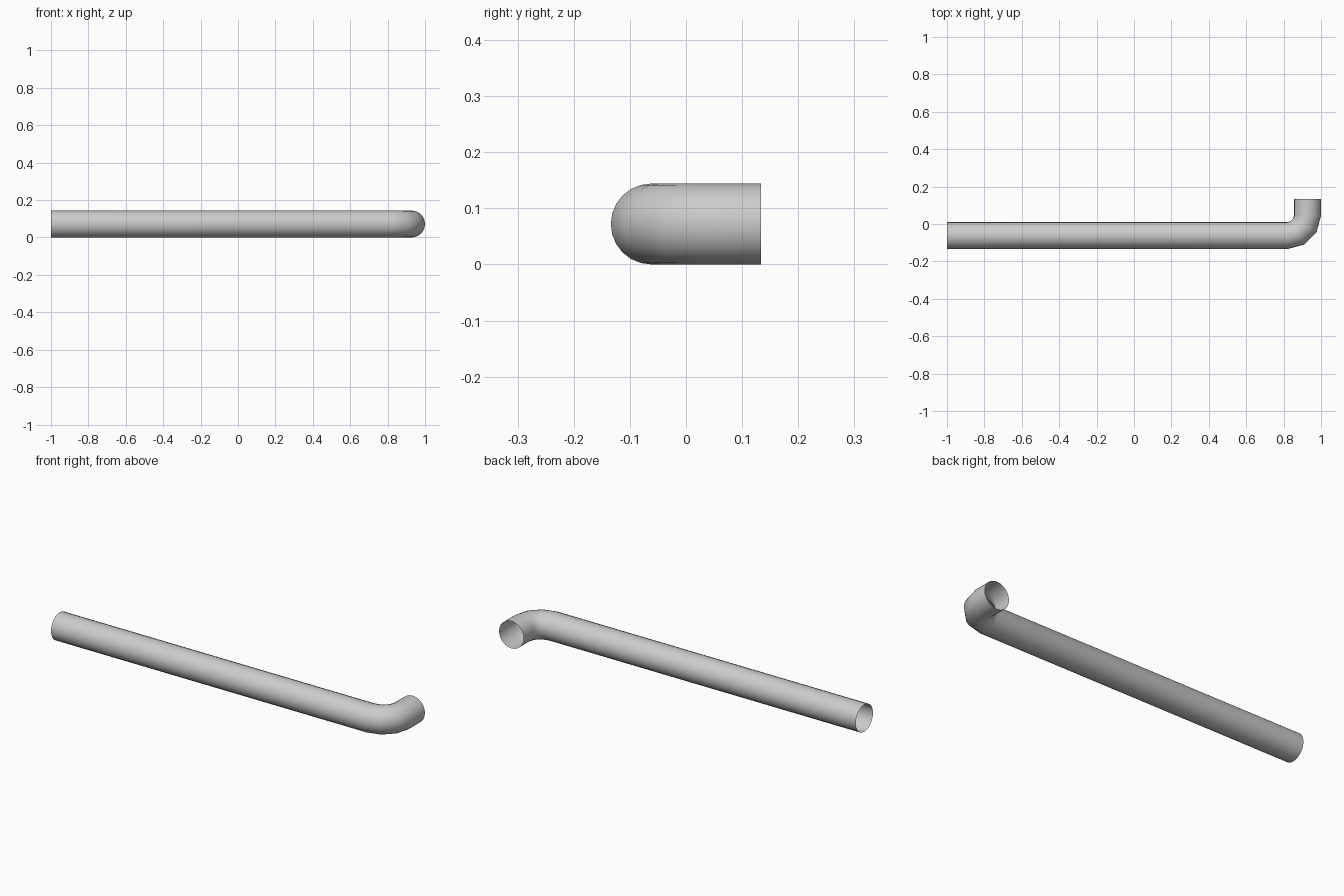
import bpy, bmesh
from math import sin, cos, pi, radians

if "Cube" in bpy.data.objects:
    bpy.data.objects.remove(bpy.data.objects["Cube"])

R = 0.072                # pipe radius
BEND = 0.108             # centreline bend radius
SIDES = 24
CX, CY = 1 - R - BEND, 0.134 - 0.088   # bend centre
BEND_STEPS = 3

# Ring stations: (x, y, heading angle of the pipe)
stations = [(-1.0, CY - BEND, 0.0)]
for i in range(BEND_STEPS + 1):
    a = radians(90) * i / BEND_STEPS
    stations.append((CX + BEND * sin(a), CY - BEND * cos(a), a))
stations.append((CX + BEND, 0.134, radians(90)))

# Open-ended bent pipe, lofted through the rings
bm = bmesh.new()
rings = []
for x, y, a in stations:
    ring = []
    for k in range(SIDES):
        t = 2 * pi * k / SIDES
        side = R * cos(t)
        ring.append(bm.verts.new((x + side * sin(a), y - side * cos(a), R + R * sin(t))))
    rings.append(ring)
for r0, r1 in zip(rings, rings[1:]):
    for k in range(SIDES):
        n = (k + 1) % SIDES
        bm.faces.new((r0[k], r0[n], r1[n], r1[k]))
# Point the normals away from the pipe axis
bm.normal_update()
f = bm.faces[:][SIDES // 4]
if f.normal.z * (f.calc_center_median().z - R) < 0:
    bmesh.ops.reverse_faces(bm, faces=bm.faces[:])

mesh = bpy.data.meshes.new("bent_pipe")
bm.to_mesh(mesh)
bm.free()
pipe = bpy.data.objects.new("bent_pipe", mesh)
bpy.context.collection.objects.link(pipe)

# Smooth shading
bpy.context.view_layer.objects.active = pipe
pipe.select_set(True)
bpy.ops.object.shade_smooth_by_angle(angle=radians(50))
